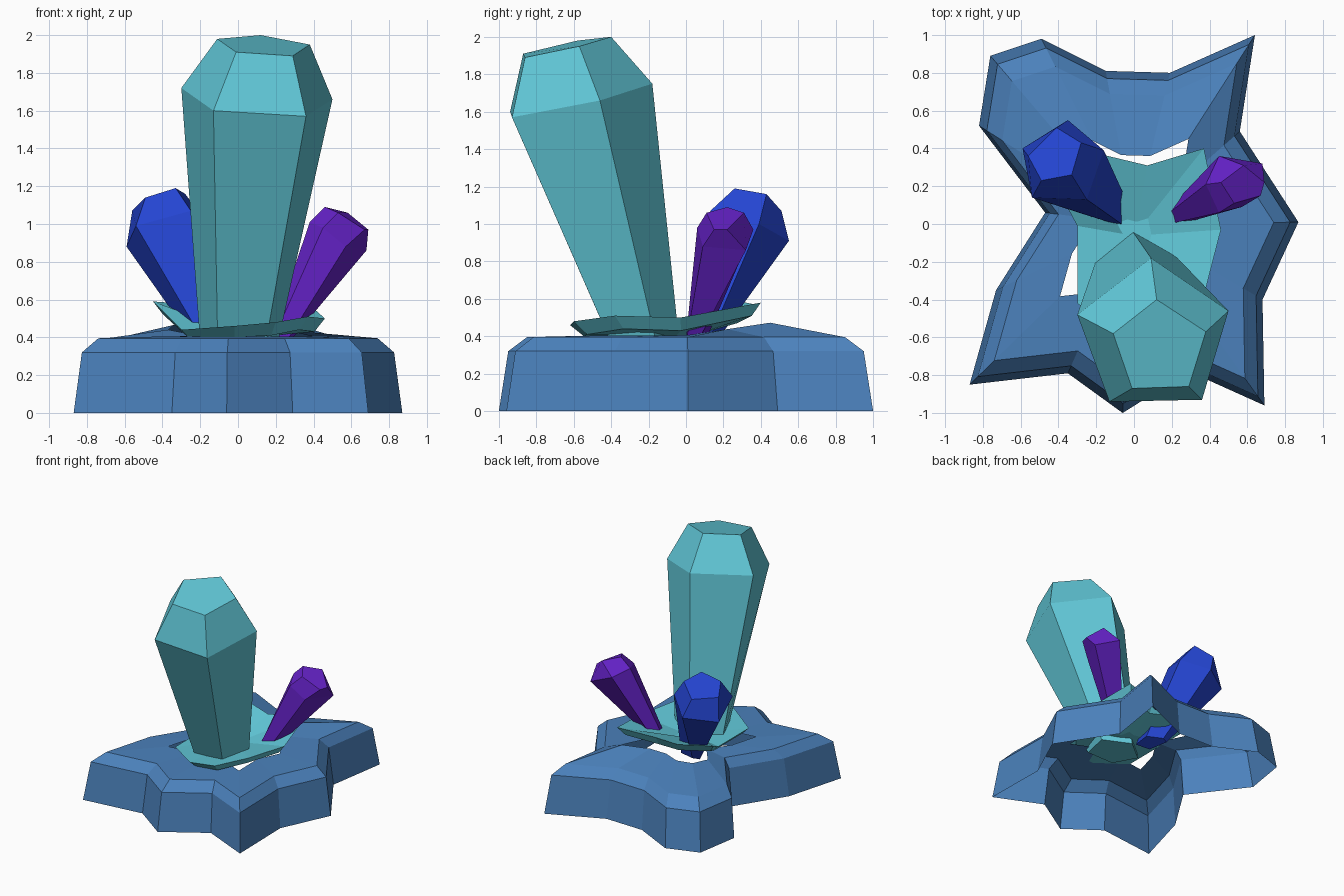
import bpy, bmesh
from mathutils import Vector

if "Cube" in bpy.data.objects:
    bpy.data.objects.remove(bpy.data.objects["Cube"])


def material(name, rgb):
    m = bpy.data.materials.new(name)
    m.diffuse_color = (*rgb, 1)
    m.use_nodes = True
    m.node_tree.nodes["Principled BSDF"].inputs["Base Color"].default_value = m.diffuse_color
    return m


def loft(name, rings, mat, caps=True):
    """Skin a stack of equal-length rings with flat faces."""
    bm = bmesh.new()
    loops = [[bm.verts.new(p) for p in ring] for ring in rings]
    n = len(loops[0])
    for a, b in zip(loops, loops[1:]):
        for i in range(n):
            j = (i + 1) % n
            bm.faces.new((a[i], a[j], b[j], b[i]))
    if caps:
        bm.faces.new(loops[0][::-1])
        bm.faces.new(loops[-1])
    bmesh.ops.recalc_face_normals(bm, faces=bm.faces)
    me = bpy.data.meshes.new(name)
    bm.to_mesh(me)
    bm.free()
    me.materials.append(mat)
    ob = bpy.data.objects.new(name, me)
    bpy.context.collection.objects.link(ob)
    return ob


def crystal(name, base, shoulder, tip, mat, sink=0.12):
    """Five-sided crystal; the foot is extended down through the plate."""
    foot = [Vector(b) - (Vector(s) - Vector(b)) * sink for b, s in zip(base, shoulder)]
    return loft(name, [foot, shoulder, tip], mat)


rock = material("rock blue", (0.07, 0.22, 0.50))
cyan = material("crystal cyan", (0.12, 0.58, 0.69))
blue = material("crystal deep blue", (0.018, 0.06, 0.65))
purple = material("crystal purple", (0.13, 0.016, 0.58))

# Hollow star-shaped rock, open below and in the middle of the top
outline = [(-.87, -.85), (-.35, -.79), (-.06, -1), (.29, -.78), (.69, -.96), (.68, -.40),
           (.87, .01), (.56, .49), (.64, 1), (.19, .80), (-.15, .81), (-.49, .98),
           (-.76, .89), (-.82, .52), (-.47, .06), (-.73, -.35)]
levels = [(1, 0), (.95, .32), (.85, .395)]
rings = [[(x * s, y * s, z) for x, y in outline] for s, z in levels]
rings.append([(x * .45, y * .45, .405 + .15 * max(y * .45, 0)) for x, y in outline])
loft("rock_base", rings, rock, caps=False)

# Shallow crystal plate with a raised rim
rim = [(-.30, -.42, .44), (-.02, -.62, .46), (.20, -.60, .48), (.37, -.38, .51), (.46, -.03, .50),
       (.37, .40, .58), (.07, .31, .54), (-.18, .37, .57), (-.45, .27, .59), (-.30, -.01, .44)]
under = [(x * .88, y * .88, max(.40, z - .07)) for x, y, z in rim]
under_mid = [(x * .2, y * .2 - .05, .40) for x, y, z in rim]
floor = [(x * .2, y * .2 - .05, .445) for x, y, z in rim]
loft("crystal_plate", [under_mid, under, rim, floor], cyan)

# Large leaning crystal
crystal("large_crystal",
        [(-.21, -.22, .5), (-.11, -.46, .5), (.17, -.46, .5), (.24, -.19, .5), (0, -.05, .5)],
        [(-.30, -.48, 1.72), (-.13, -.94, 1.60), (.36, -.93, 1.57), (.50, -.46, 1.66), (.09, -.18, 1.75)],
        [(-.11, -.58, 1.98), (-.01, -.87, 1.91), (.29, -.86, 1.89), (.38, -.57, 1.95), (.12, -.40, 2.0)],
        cyan)

# Small crystal on the left
crystal("left_crystal",
        [(-.30, .19, .47), (-.21, .24, .48), (-.06, .17, .49), (-.08, .01, .49), (-.23, .04, .46)],
        [(-.59, .40, .88), (-.35, .55, .91), (-.16, .39, 1.0), (-.25, .13, 1.07), (-.54, .14, .99)],
        [(-.56, .36, 1.07), (-.41, .51, 1.07), (-.28, .43, 1.16), (-.33, .26, 1.19), (-.49, .23, 1.14)],
        blue, .25)

# Small crystal on the right
crystal("right_crystal",
        [(.20, .07, .48), (.23, .01, .49), (.32, .02, .48), (.36, .12, .48), (.25, .15, .48)],
        [(.38, .21, 1.01), (.45, .06, .98), (.57, .09, .88), (.68, .32, .86), (.45, .36, .97)],
        [(.46, .22, 1.09), (.53, .11, 1.06), (.67, .15, .97), (.69, .22, .97), (.58, .31, 1.06)],
        purple, .2)
